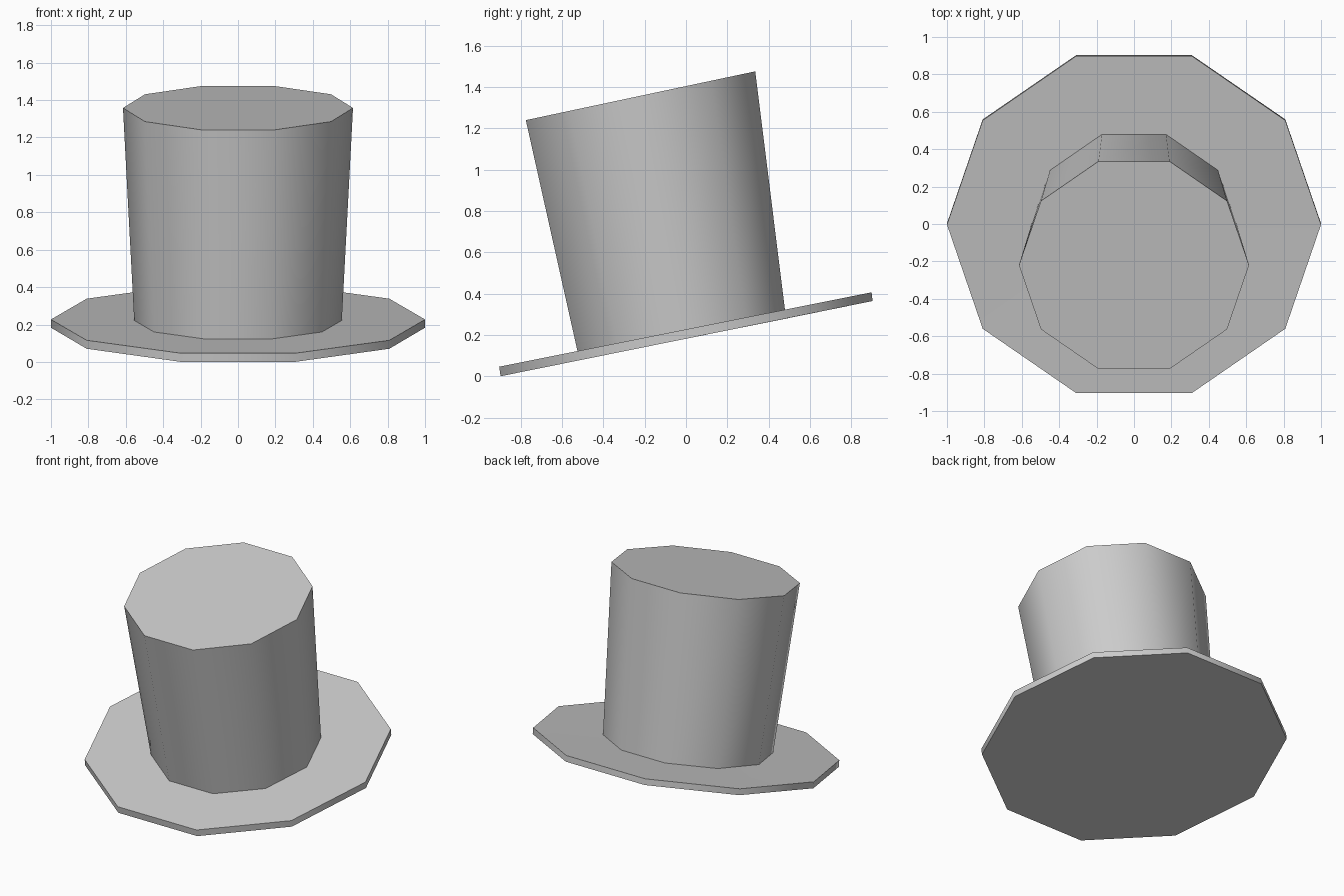
import bpy, bmesh, math

cube = bpy.data.objects.get("Cube")
if cube:
    bpy.data.objects.remove(cube, do_unlink=True)

SIDES = 10

grey = bpy.data.materials.new("plain grey")
grey.use_nodes = True
grey.diffuse_color = (0.6, 0.6, 0.6, 1)
grey.node_tree.nodes["Principled BSDF"].inputs["Base Color"].default_value = grey.diffuse_color


def lofted(name, rings, cap_first=False, cap_last=False):
    """Loft tilted ten-sided rings: (radius, centre y, centre z, half depth, half rise)."""
    bm = bmesh.new()
    loops = []
    for radius, cy, cz, depth, rise in rings:
        reach = math.sin(math.radians(72))  # flat sides face front and back
        loop = []
        for i in range(SIDES):
            a = math.tau * i / SIDES
            s = math.sin(a) / reach
            loop.append(bm.verts.new((radius * math.cos(a), cy + depth * s, cz + rise * s)))
        loops.append(loop)
    for low, high in zip(loops, loops[1:]):
        for i in range(SIDES):
            j = (i + 1) % SIDES
            bm.faces.new((low[i], low[j], high[j], high[i]))
    if cap_first:
        bm.faces.new(loops[0][::-1])
    if cap_last:
        bm.faces.new(loops[-1])
    mesh = bpy.data.meshes.new(name)
    bm.to_mesh(mesh)
    bm.free()
    mesh.materials.append(grey)
    obj = bpy.data.objects.new(name, mesh)
    bpy.context.collection.objects.link(obj)
    bpy.ops.object.select_all(action="DESELECT")
    obj.select_set(True)
    bpy.context.view_layer.objects.active = obj
    bpy.ops.object.shade_smooth_by_angle(angle=math.radians(45))
    return obj


crown_base = (0.555, -0.023, 0.222, 0.502, 0.1)

# Brim: inset underside, thin rim, upper face up to the crown
lofted("brim", [
    (0.555, 0.003, 0.183, 0.502, 0.101),
    (1.0, 0.003, 0.183, 0.9, 0.182),
    (1.0, -0.003, 0.227, 0.901, 0.18),
    crown_base,
], cap_first=True)

# Crown: flares slightly towards its flat, leaning top
lofted("crown", [crown_base, (0.615, -0.22, 1.358, 0.555, 0.118)], cap_last=True)
